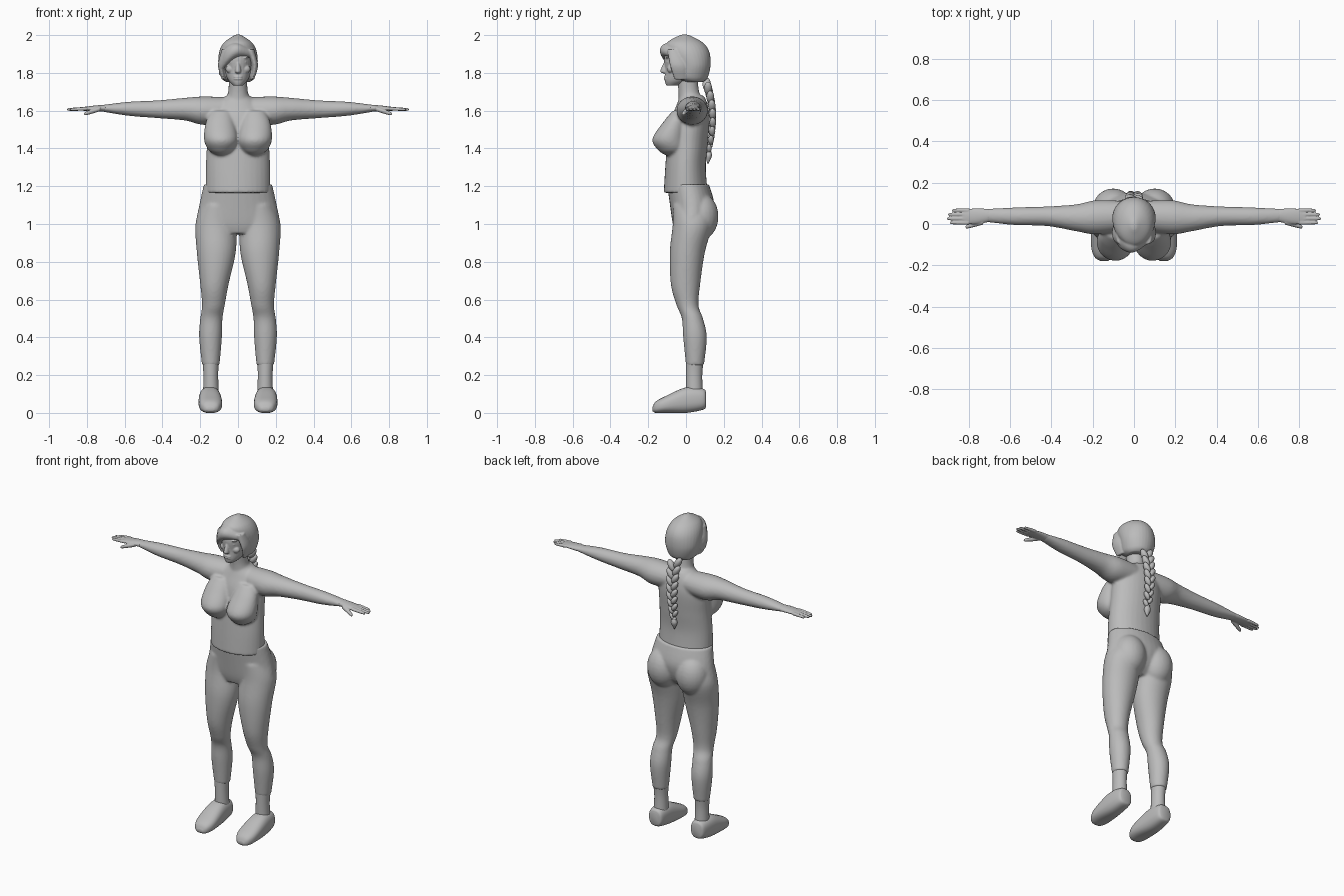
import bpy, bmesh, math
from mathutils import Matrix, Vector

default_cube = bpy.data.objects.get("Cube")
if default_cube:
    bpy.data.objects.remove(default_cube, do_unlink=True)

# One plain grey for the whole figure
grey = bpy.data.materials.new("plain_grey")
grey.use_nodes = True
grey.diffuse_color = (.5, .5, .5, 1)
for node in grey.node_tree.nodes:
    if node.type == "BSDF_PRINCIPLED":
        node.inputs["Base Color"].default_value = grey.diffuse_color


def smooth_rows(rows, steps=6):
    """Catmull-Rom interpolation between cross-section rows."""
    rows = [Vector(row) for row in rows]
    padded = [rows[0], *rows, rows[-1]]
    result = []
    for before, start, end, after in zip(padded, rows, rows[1:], padded[3:]):
        leave, arrive = (end - before) / 2, (after - start) / 2
        for step in range(steps):
            t = step / steps
            ease = t * t * (3 - 2 * t)
            result.append(start.lerp(end, ease) + leave * t * (1 - t) ** 2
                          - arrive * t * t * (1 - t))
    return result + [rows[-1]]


def loft(bm, axis, rows, side=1, power=1, sides=32):
    """Oval sections along an axis; row = position, then min and max of the other two axes."""
    rings = []
    for position, u_min, u_max, v_min, v_max in smooth_rows(rows):
        ring = []
        for k in range(sides):
            angle = math.tau * k / sides
            cosine, sine = math.cos(angle), math.sin(angle)
            across = math.copysign(abs(cosine) ** power, cosine)
            along = math.copysign(abs(sine) ** power, sine)
            u = (u_min + u_max + across * (u_max - u_min)) / 2
            v = (v_min + v_max + along * (v_max - v_min)) / 2
            x, y, z = {"x": (position, u, v), "y": (u, position, v),
                       "z": (u, v, position)}[axis]
            ring.append(bm.verts.new((x * side, y, z)))
        rings.append(ring)
    for low, high in zip(rings, rings[1:]):
        for k in range(sides):
            bm.faces.new((low[k - 1], low[k], high[k], high[k - 1]))
    bm.faces.new(rings[0])
    bm.faces.new(rings[-1])


def column(bm, rows):
    """Upright symmetrical loft; row = height, half width, front, back."""
    loft(bm, "z", [(z, -width, width, front, back) for z, width, front, back in rows])


def finger(bm, side, root, tip, radius):
    """Tapered finger from root to tip with a rounded end."""
    root, tip = Vector(root), Vector(tip)
    rows = []
    for amount, scale in ((0, 1.1), (.5, 1), (.9, .8), (1, .3)):
        x, y, z = root.lerp(tip, amount)
        r = radius * scale
        rows.append((x, y - r, y + r, z - r, z + r))
    loft(bm, "x", rows, side, sides=16)


def ball(bm, centre, radii, tilt=0):
    matrix = (Matrix.Translation(centre) @ Matrix.Rotation(tilt, 4, "Y")
              @ Matrix.Diagonal((*radii, 1)))
    bmesh.ops.create_uvsphere(bm, u_segments=24, v_segments=16, radius=1, matrix=matrix)


def finish(name, bm, voxel=None, passes=4):
    """Make the object; a voxel size fuses overlapping pieces into one skin."""
    bmesh.ops.recalc_face_normals(bm, faces=bm.faces[:])
    mesh = bpy.data.meshes.new(name)
    bm.to_mesh(mesh)
    bm.free()
    for face in mesh.polygons:
        face.use_smooth = True
    mesh.materials.append(grey)
    obj = bpy.data.objects.new(name, mesh)
    bpy.context.scene.collection.objects.link(obj)
    if voxel:
        remesh = obj.modifiers.new("fuse", "REMESH")
        remesh.mode = "VOXEL"
        remesh.voxel_size = voxel
        remesh.use_smooth_shade = True
        relax = obj.modifiers.new("relax", "SMOOTH")
        relax.factor = .5
        relax.iterations = passes


BOTH = ((1, "left"), (-1, "right"))

# Upper body: trunk, neck, bust and arms
bm = bmesh.new()
column(bm, [(1.165, .172, -.118, .115), (1.3, .17, -.11, .105), (1.42, .165, -.1, .115),
            (1.55, .16, -.08, .125), (1.63, .12, -.05, .115), (1.68, .06, -.03, .095)])
column(bm, [(1.62, .08, -.04, .1), (1.7, .052, -.04, .07), (1.79, .05, -.05, .06)])
for side, label in BOTH:
    loft(bm, "z", [(1.365, .06, .11, -.11, -.05), (1.39, .02, .155, -.147, 0),
                   (1.45, 0, .18, -.178, 0), (1.54, .02, .17, -.12, 0),
                   (1.6, .04, .14, -.07, 0)], side)
    loft(bm, "x", [(.03, -.03, .11, 1.54, 1.67), (.18, -.05, .115, 1.525, 1.675),
                   (.28, -.035, .095, 1.548, 1.668), (.42, -.01, .085, 1.56, 1.655),
                   (.58, -.005, .08, 1.573, 1.647), (.72, .01, .073, 1.595, 1.63)], side)
finish("upper_body", bm, .008, 5)

# Hands: palm, four fingers and thumb
for side, label in BOTH:
    bm = bmesh.new()
    loft(bm, "x", [(.7, .01, .073, 1.594, 1.632), (.76, 0, .075, 1.597, 1.627),
                   (.83, 0, .072, 1.6, 1.618)], side)
    for i, tip in enumerate((.89, .906, .9, .88)):
        y = .006 + i * .02
        finger(bm, side, (.8, y, 1.611), (tip, y, 1.606), .009)
    finger(bm, side, (.73, .01, 1.61), (.815, -.015, 1.582), .012)
    finish(label + "_hand", bm, .0035, 2)

# Trousers: hips, seat and legs
bm = bmesh.new()
column(bm, [(1.21, .181, -.1, .122), (1.1, .205, -.085, .15), (1, .22, -.07, .125),
            (.95, .17, -.055, .08)])
for side, label in BOTH:
    ball(bm, (side * .1, .075, 1.04), (.1, .097, .125))
    loft(bm, "z", [(1.1, .02, .19, -.07, .13), (1, .008, .225, -.07, .14),
                   (.85, .012, .218, -.086, .1), (.68, .05, .2, -.08, .075),
                   (.57, .07, .19, -.05, .066), (.5, .082, .2, -.022, .09),
                   (.4, .085, .206, -.015, .11), (.25, .098, .19, 0, .095)], side)
finish("trousers", bm, .008, 5)

# Ankles and shoes
for side, label in BOTH:
    bm = bmesh.new()
    loft(bm, "z", [(.29, .1, .19, 0, .095), (.2, .105, .183, 0, .086),
                   (.08, .1, .186, 0, .09)], side)
    finish(label + "_ankle", bm)
    bm = bmesh.new()
    loft(bm, "y", [(-.178, .125, .165, .01, .03), (-.16, .1, .19, 0, .06),
                   (-.11, .084, .207, 0, .088), (0, .09, .207, 0, .135),
                   (.09, .1, .195, .017, .128), (.107, .12, .175, .035, .105)],
         side, power=.8)
    finish(label + "_shoe", bm)

# Head with nose, lips, cheeks, brows and eyes
bm = bmesh.new()
column(bm, [(1.733, .025, -.105, -.04), (1.76, .05, -.112, .02), (1.81, .07, -.11, .08),
            (1.9, .076, -.11, .09), (1.98, .02, -.03, .02)])
column(bm, [(1.797, .008, -.12, -.09), (1.81, .016, -.136, -.09), (1.865, .007, -.113, -.09)])
for height in (1.779, 1.768):
    ball(bm, (0, -.105, height), (.024, .012, .006))
for side, label in BOTH:
    ball(bm, (side * .032, -.093, 1.857), (.015, .011, .007))
    ball(bm, (side * .032, -.094, 1.88), (.026, .015, .007), side * -.1)
    ball(bm, (side * .04, -.08, 1.82), (.026, .02, .022))
finish("head", bm, .0035, 3)

# Hair cap, side locks and swept fringe
bm = bmesh.new()
column(bm, [(1.752, .065, -.01, .09), (1.775, .087, -.06, .115), (1.84, .104, -.065, .13),
            (1.91, .1, -.1, .124), (1.96, .075, -.1, .09), (1.996, .024, -.04, .025),
            (2.003, .006, -.015, .002)])
for side, label in BOTH:
    loft(bm, "z", [(1.765, .068, .085, -.06, 0), (1.84, .072, .106, -.085, 0),
                   (1.925, .04, .085, -.1, -.03)], side)
loft(bm, "x", [(.08, -.085, -.04, 1.88, 1.92), (0, -.137, -.05, 1.882, 1.957),
               (-.06, -.122, -.03, 1.84, 1.94), (-.1, -.07, 0, 1.79, 1.87)])
finish("hair", bm, .005, 3)

# Plait down the back: alternating tilted strands, then a tie and a loose end
bm = bmesh.new()
strands = 16
for i in range(strands):
    t = i / (strands - 1)
    side = 1 if i % 2 else -1
    z = 1.74 - .34 * t
    size = 1.1 - .4 * t
    y = .142 - .9 * (z - 1.55) ** 2
    radii = Vector((.018, .02, .036)) * size
    ball(bm, (side * radii.x, y, z), radii, side * .55)
ball(bm, (0, .12, 1.385), (.014, .014, .01))
column(bm, [(1.39, .009, .11, .13), (1.36, .02, .103, .137), (1.318, .002, .114, .118)])
finish("plait", bm)
